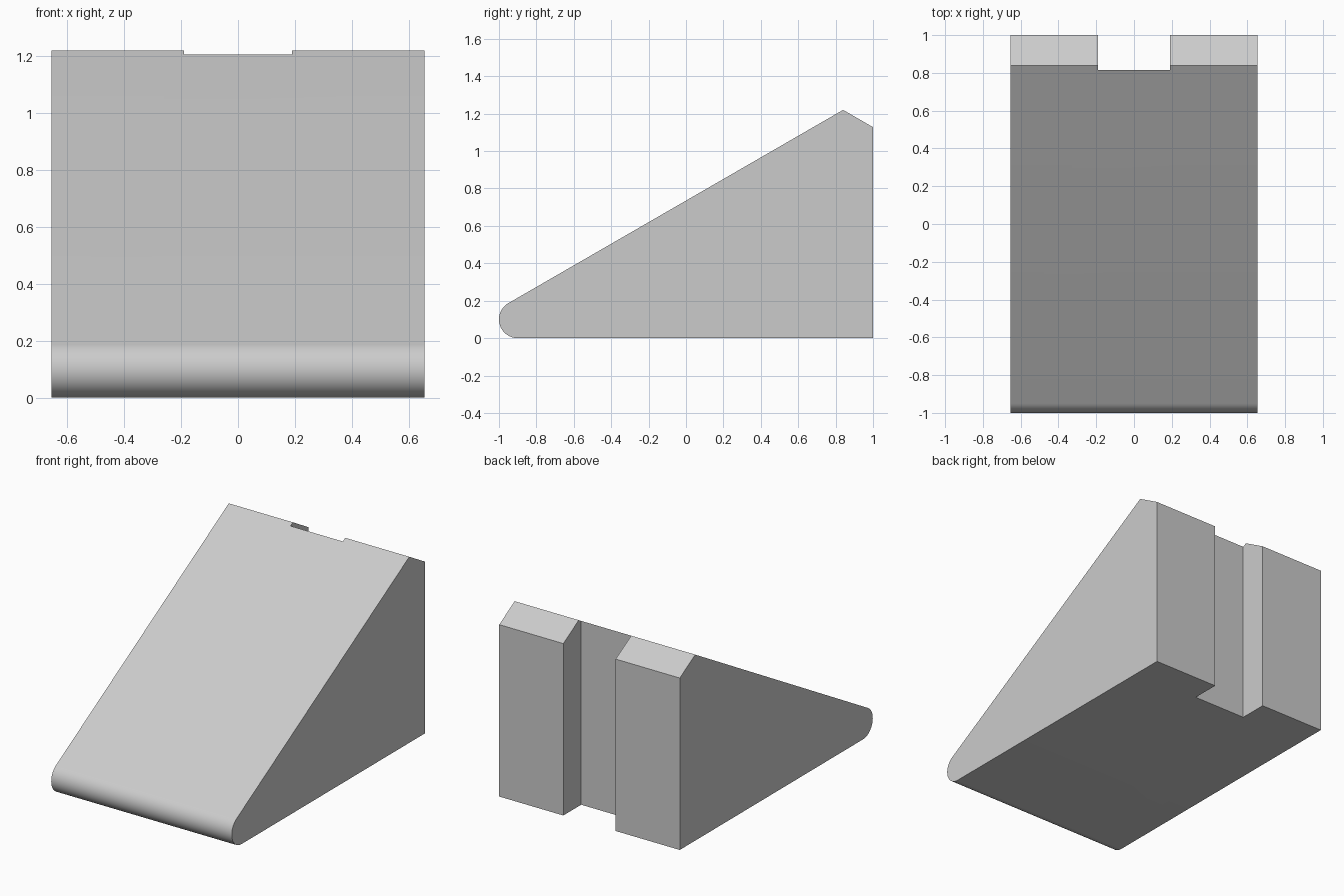
import bpy, bmesh
from math import sin, cos, tan, radians

if "Cube" in bpy.data.objects:
    bpy.data.objects.remove(bpy.data.objects["Cube"])

HALF_W = 0.655          # half width in x
R = 0.10                # nose radius
PEAK = (0.84, 1.22)     # top ridge (y, z)


def prism(name, profile, half_width):
    """Extrude a closed (y, z) profile symmetrically along x."""
    bm = bmesh.new()
    face = bm.faces.new([bm.verts.new((-half_width, y, z)) for y, z in profile])
    ext = bmesh.ops.extrude_face_region(bm, geom=[face])
    moved = [v for v in ext["geom"] if isinstance(v, bmesh.types.BMVert)]
    bmesh.ops.translate(bm, verts=moved, vec=(2 * half_width, 0, 0))
    bmesh.ops.recalc_face_normals(bm, faces=bm.faces)
    mesh = bpy.data.meshes.new(name)
    bm.to_mesh(mesh)
    bm.free()
    obj = bpy.data.objects.new(name, mesh)
    bpy.context.collection.objects.link(obj)
    return obj


# Wedge profile: back wall, chamfered top, 30 degree slope, rounded nose
back_top = PEAK[1] - (1 - PEAK[0]) * tan(radians(30))
nose = []
for i in range(25):
    a = radians(120 + 150 * i / 24)
    nose.append((-1 + R + R * cos(a), R + R * sin(a)))
wedge = prism("wedge_block", [(1, 0), (1, back_top), PEAK] + nose, HALF_W)

# Full-height slot in the middle of the back
cutter = prism("slot_cutter", [(0.815, -0.5), (1.5, -0.5), (1.5, 2), (0.815, 2)], 0.19)
cutter.hide_render = True

cut = wedge.modifiers.new("back_slot", "BOOLEAN")
cut.operation = "DIFFERENCE"
cut.solver = "EXACT"
cut.object = cutter

bpy.context.view_layer.objects.active = wedge
wedge.select_set(True)
bpy.ops.object.modifier_apply(modifier=cut.name)
bpy.data.objects.remove(cutter)

# Smooth nose, sharp edges elsewhere
bpy.ops.object.shade_smooth_by_angle(angle=radians(20))
